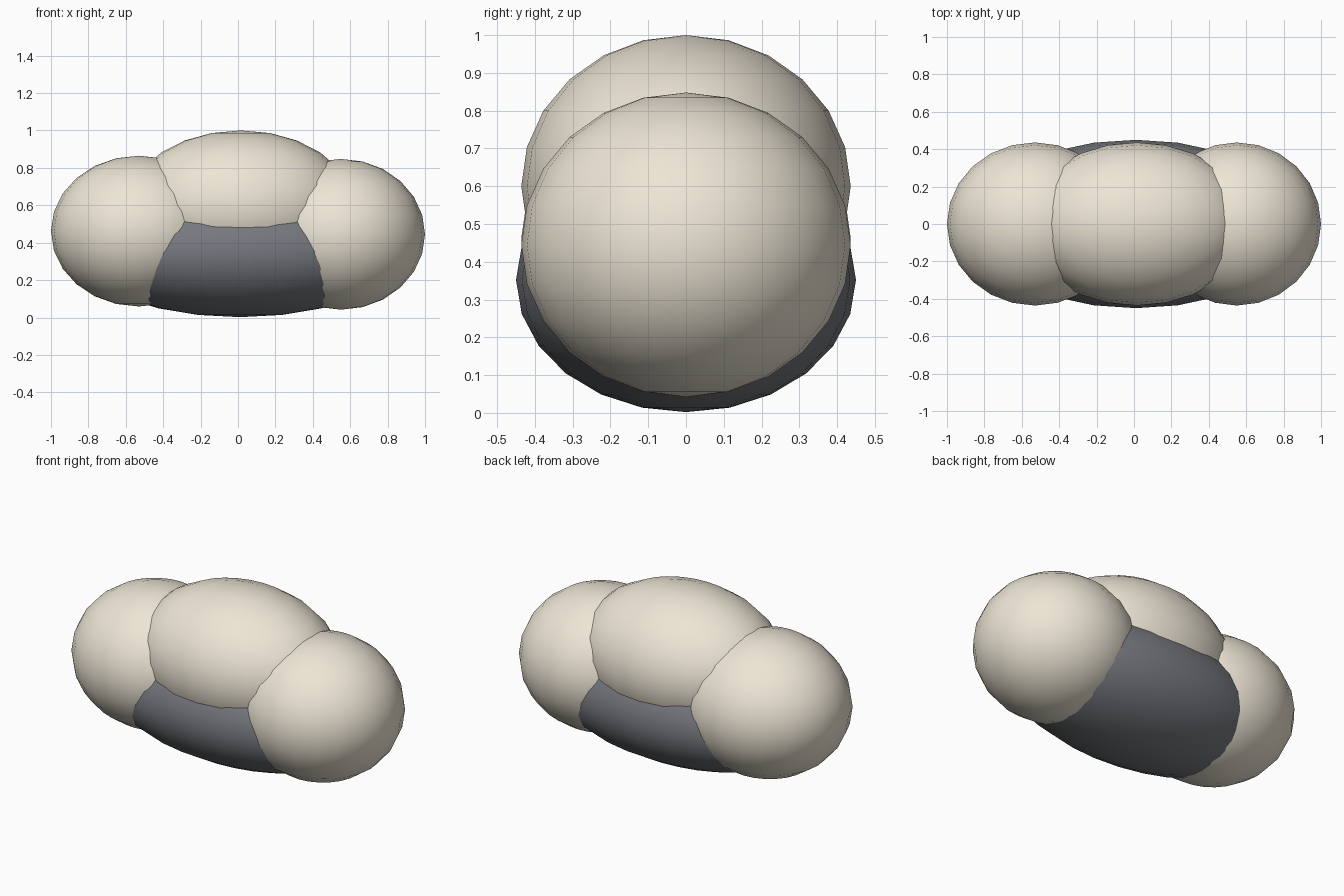
import bpy

if "Cube" in bpy.data.objects:
    bpy.data.objects.remove(bpy.data.objects["Cube"])


def material(name, rgb):
    m = bpy.data.materials.new(name)
    m.diffuse_color = (*rgb, 1)
    m.use_nodes = True
    m.node_tree.nodes["Principled BSDF"].inputs["Base Color"].default_value = m.diffuse_color
    return m


cream = material("cream", (0.85, 0.79, 0.67))
slate = material("slate", (0.18, 0.19, 0.21))


def ellipsoid(name, centre, radii, mat):
    bpy.ops.mesh.primitive_uv_sphere_add(segments=24, ring_count=12, radius=1, location=centre)
    ob = bpy.context.object
    ob.name = name
    ob.scale = radii
    bpy.ops.object.transform_apply(location=False, rotation=False, scale=True)
    bpy.ops.object.shade_smooth()
    ob.data.materials.append(mat)
    return ob


# Dark underside, domed top and the two rounded ends
ellipsoid("underside", (0.01, 0, 0.352), (0.87, 0.45, 0.35), slate)
ellipsoid("top_dome", (0.015, 0, 0.60), (0.60, 0.436, 0.40), cream)
ellipsoid("left_end", (-0.53, 0, 0.462), (0.47, 0.436, 0.403), cream)
ellipsoid("right_end", (0.55, 0, 0.445), (0.45, 0.436, 0.403), cream)
